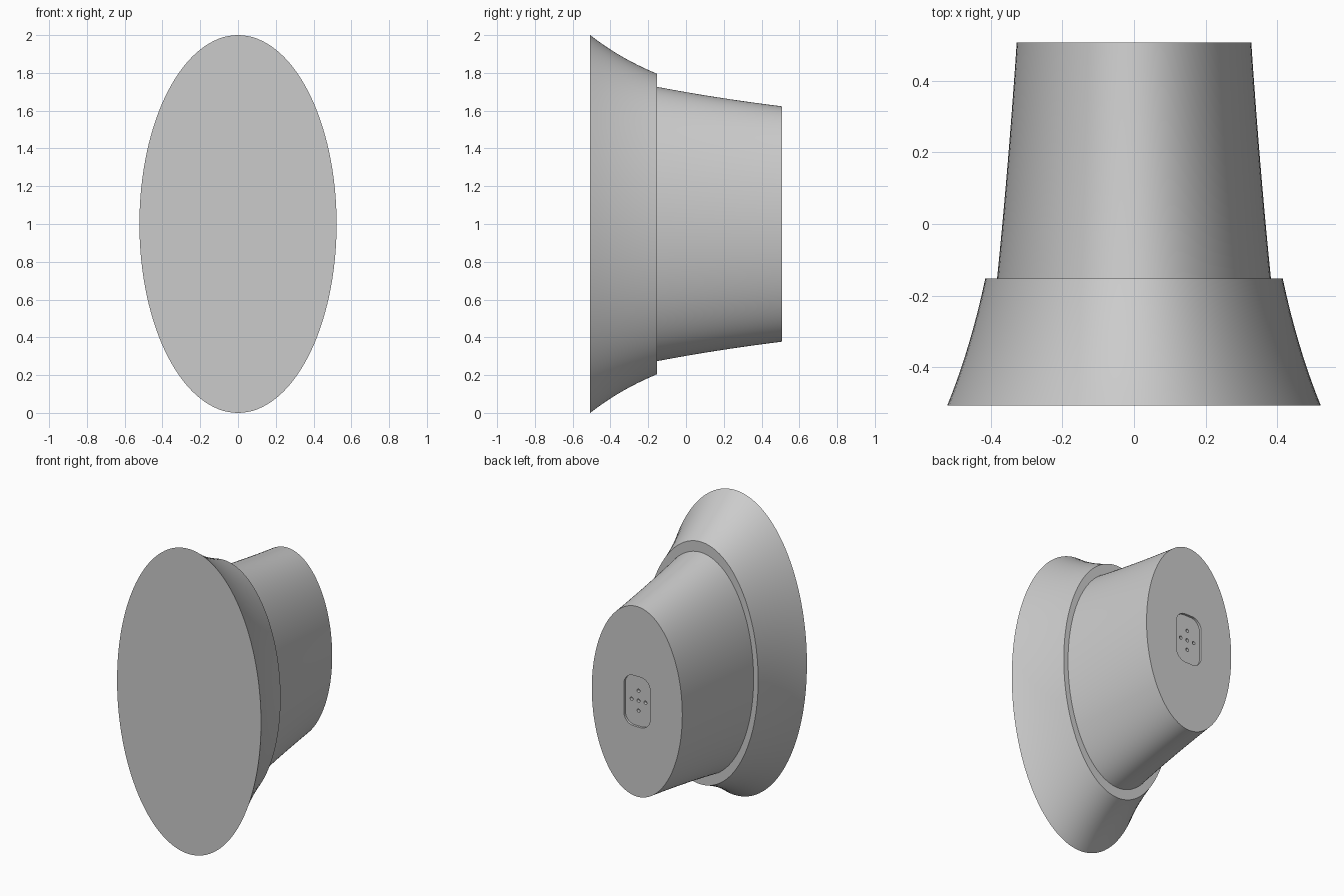
import bpy, bmesh, math
from mathutils import Vector

cube = bpy.data.objects.get("Cube")
if cube:
    bpy.data.objects.remove(cube)

grey = bpy.data.materials.new("plain grey")
grey.use_nodes = True
colour = (0.6, 0.6, 0.6, 1)
grey.diffuse_color = colour
grey.node_tree.nodes["Principled BSDF"].inputs["Base Color"].default_value = colour

SIDES = 128
BACK_Y = 0.507


def loft(bm, rings):
    """Bridge closed loops of points and cap both ends."""
    loops = [[bm.verts.new(p) for p in ring] for ring in rings]
    for a, b in zip(loops, loops[1:]):
        for i in range(len(a)):
            j = (i + 1) % len(a)
            bm.faces.new((a[i], a[j], b[j], b[i]))
    bm.faces.new(loops[0])
    bm.faces.new(loops[-1])


def finish(bm, name):
    bmesh.ops.recalc_face_normals(bm, faces=bm.faces)
    mesh = bpy.data.meshes.new(name)
    bm.to_mesh(mesh)
    bm.free()
    mesh.materials.append(grey)
    obj = bpy.data.objects.new(name, mesh)
    bpy.context.collection.objects.link(obj)
    return obj


def ellipse(y, rx, rz, cx=0, cz=1, sides=SIDES):
    angles = [math.tau * i / sides for i in range(sides)]
    return [Vector((cx + rx * math.cos(a), y, cz + rz * math.sin(a))) for a in angles]


def flare(start, end, sag, steps=10):
    """Elliptical sections between two (y, rx, rz) stations, bowed inwards."""
    rings = []
    for i in range(steps + 1):
        t = i / steps
        y, rx, rz = (a + (b - a) * t for a, b in zip(start, end))
        bow = 1 - sag * 4 * t * (1 - t)
        rings.append(ellipse(y, rx * bow, rz * bow))
    return rings


def rounded_slot(y, half_x, half_z, r, steps=10):
    points = []
    for corner, (sx, sz) in enumerate(((1, 1), (-1, 1), (-1, -1), (1, -1))):
        for i in range(steps + 1):
            a = (corner + i / steps) * math.pi / 2
            points.append(Vector((sx * (half_x - r) + r * math.cos(a), y,
                                  1 + sz * (half_z - r) + r * math.sin(a))))
    return points


def cut(target, cutter):
    cutter.hide_render = True
    mod = target.modifiers.new("cut", 'BOOLEAN')
    mod.operation, mod.solver, mod.object = 'DIFFERENCE', 'EXACT', cutter
    bpy.context.view_layer.objects.active = target
    bpy.ops.object.modifier_apply(modifier=mod.name)
    bpy.data.objects.remove(cutter)


# Flared front rim, flat shoulder and tapering body in one shell
bm = bmesh.new()
loft(bm, flare((-BACK_Y, 0.522, 1.0), (-0.153, 0.416, 0.795), 0.018)
     + flare((-0.153, 0.383, 0.726), (BACK_Y, 0.328, 0.623), 0.008))
body = finish(bm, "flared_body")

# Shallow rounded recess in the back
bm = bmesh.new()
loft(bm, [rounded_slot(y, 0.095, 0.165, 0.07) for y in (BACK_Y - 0.015, BACK_Y + 0.1)])
cut(body, finish(bm, "recess_cutter"))

# Cross of five pin holes in the recess floor
bm = bmesh.new()
for x, z in ((0, 0), (1, 0), (-1, 0), (0, 1), (0, -1)):
    loft(bm, [ellipse(y, 0.011, 0.011, x * 0.05, 1 + z * 0.065, 20)
              for y in (BACK_Y - 0.035, BACK_Y + 0.1)])
cut(body, finish(bm, "pin_hole_cutter"))

bpy.ops.object.select_all(action='DESELECT')
body.select_set(True)
bpy.context.view_layer.objects.active = body
bpy.ops.object.shade_smooth_by_angle(angle=math.radians(30))
